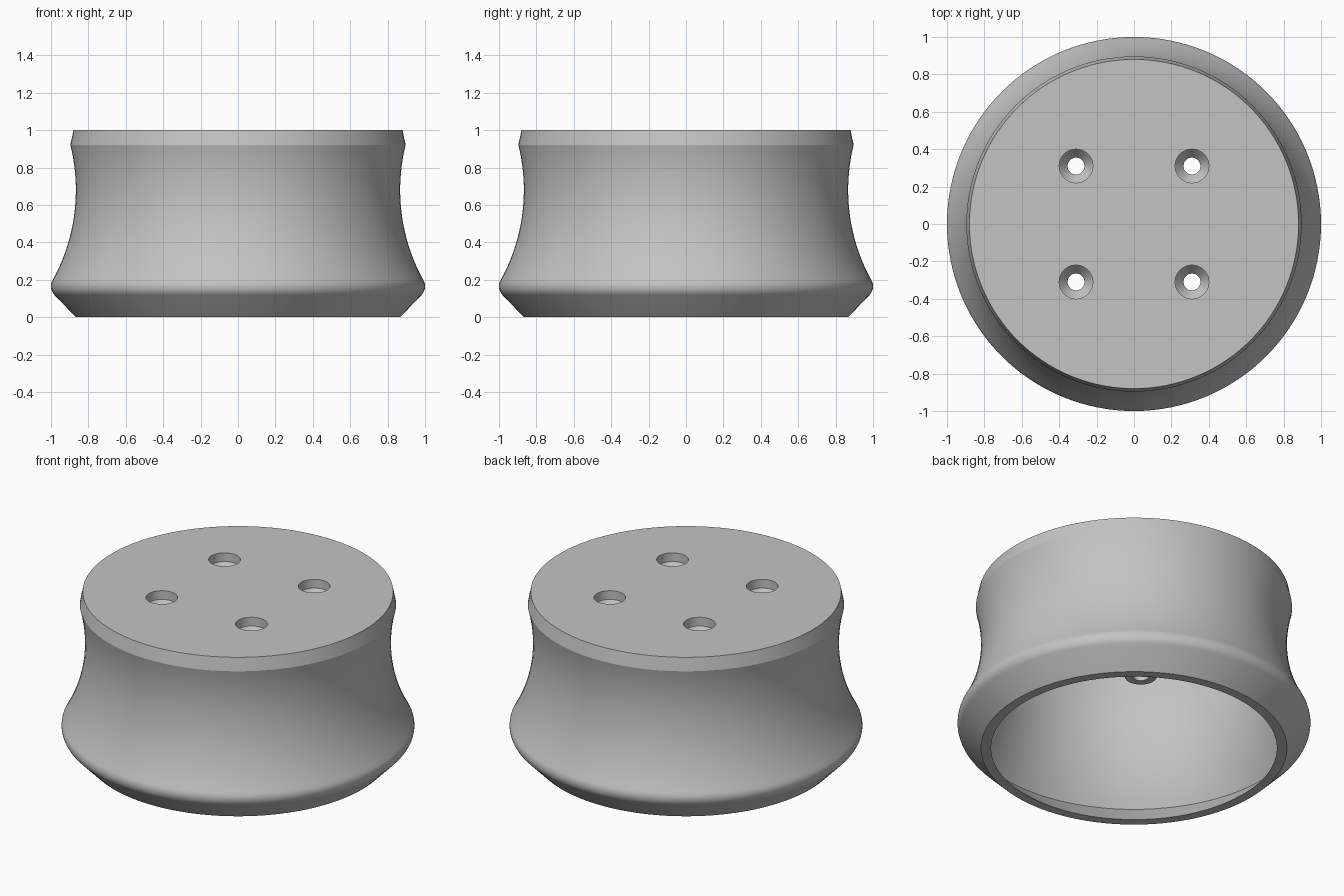
import bpy
import bmesh
from math import sin, cos, pi, radians, sqrt

cube = bpy.data.objects.get("Cube")
if cube:
    bpy.data.objects.remove(cube)

grey = bpy.data.materials.new("plain_grey")
grey.use_nodes = True
colour = (0.55, 0.55, 0.55, 1)
grey.diffuse_color = colour
grey.node_tree.nodes["Principled BSDF"].inputs["Base Color"].default_value = colour


def lathe(name, profile, segments, loop=False):
    """Turn (radius, z) points about z; cap the ends, or join them if loop."""
    bm = bmesh.new()
    rings = [[bm.verts.new((r * cos(2 * pi * i / segments), r * sin(2 * pi * i / segments), z))
              for i in range(segments)] for r, z in profile]
    pairs = list(zip(rings, rings[1:]))
    if loop:
        pairs.append((rings[-1], rings[0]))
    else:
        bm.faces.new(rings[0])
        bm.faces.new(rings[-1])
    for a, b in pairs:
        for i in range(segments):
            j = (i + 1) % segments
            bm.faces.new((a[i], a[j], b[j], b[i]))
    bmesh.ops.recalc_face_normals(bm, faces=bm.faces)
    mesh = bpy.data.meshes.new(name)
    bm.to_mesh(mesh)
    bm.free()
    mesh.materials.append(grey)
    obj = bpy.data.objects.new(name, mesh)
    bpy.context.collection.objects.link(obj)
    return obj


def smooth(obj):
    bpy.ops.object.select_all(action="DESELECT")
    obj.select_set(True)
    bpy.context.view_layer.objects.active = obj
    bpy.ops.object.shade_smooth_by_angle(angle=radians(20))


def waist(radius, z):
    """Radius of the concave side at height z."""
    return 1.867 - sqrt(radius ** 2 - (z - 0.68) ** 2)


def side(radius, low, high, steps=20):
    heights = [low + (high - low) * i / steps for i in range(steps + 1)]
    return [(waist(radius, z), z) for z in heights]


CEILING = 0.945
HOLE = 0.09

# Hollow body: outer skin upwards, then the inner skin
flare = [(0.933 + 0.067 * cos(radians(a)), 0.165 + 0.067 * sin(radians(a)))
         for a in range(-45, 31, 8)]
outer = [(0.867, 0)] + flare + side(1.0, 0.215, 0.92) + [(0.88, 1)]
inner = [(0.81, 0)] + side(1.055, 0.15, 0.885) + [(0.82, CEILING)]
body = lathe("hollow_body", inner[::-1] + outer, 128)

# Four screw holes through the top, each with a countersunk post below
boss_profile = [(HOLE, CEILING), (0.045, 0.89), (0.045, 0.72),
                (0.09, 0.72), (0.115, CEILING)]
cutters = []
for x in (-0.31, 0.31):
    for y in (-0.31, 0.31):
        cutter = lathe("hole_cutter", [(HOLE, 0.9), (HOLE, 1.1)], 48)
        cutter.location = (x, y, 0)
        cutter.hide_render = True
        cutters.append(cutter)
        cut = body.modifiers.new("screw_hole", "BOOLEAN")
        cut.operation = "DIFFERENCE"
        cut.solver = "EXACT"
        cut.object = cutter
        boss = lathe("screw_post", boss_profile, 48, loop=True)
        boss.location = (x, y, 0)
        smooth(boss)

# Apply the cuts and drop the cutters
bpy.context.view_layer.update()
graph = bpy.context.evaluated_depsgraph_get()
cut_mesh = bpy.data.meshes.new_from_object(body.evaluated_get(graph))
body.modifiers.clear()
body.data = cut_mesh
for cutter in cutters:
    bpy.data.objects.remove(cutter)
smooth(body)
